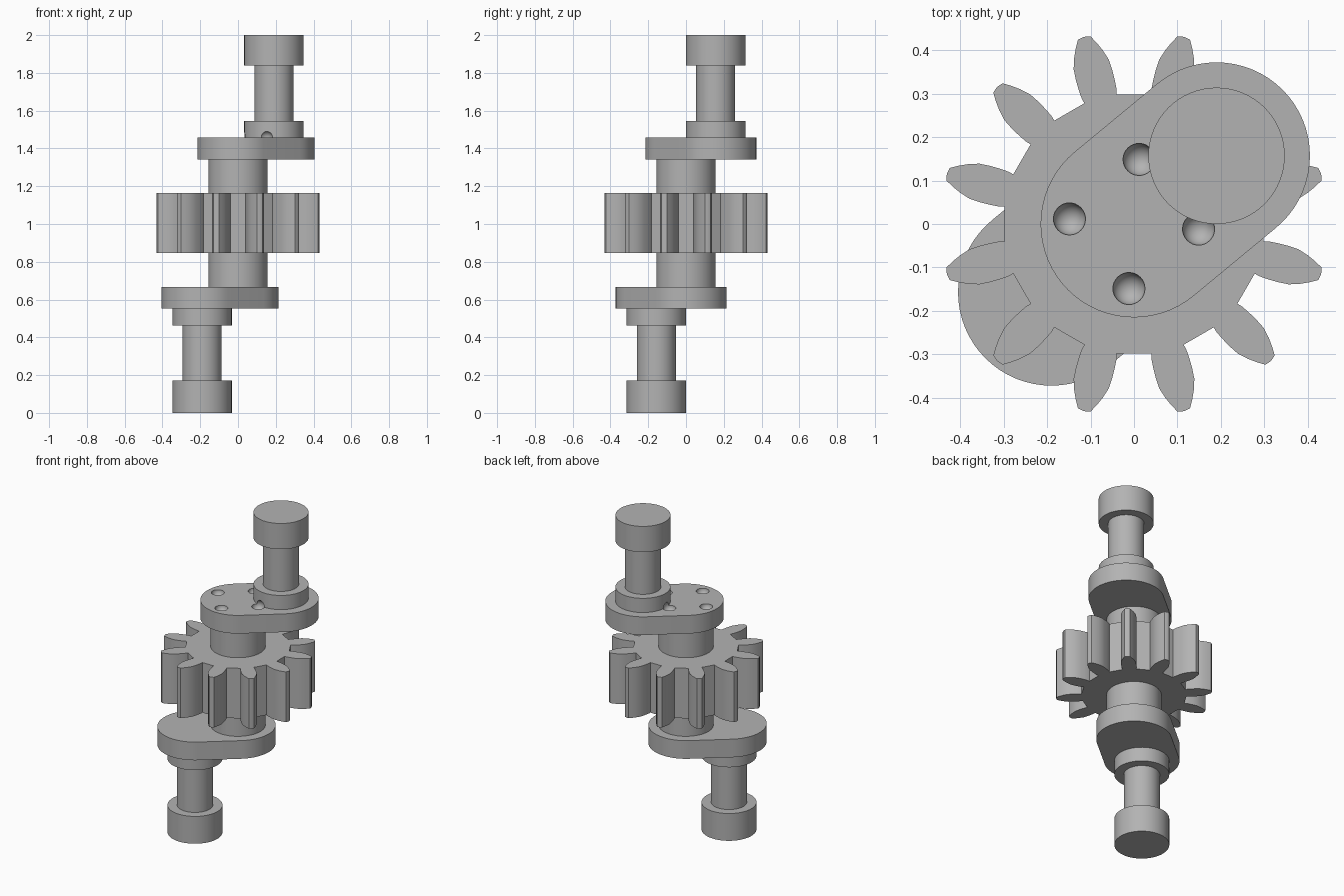
import bpy, bmesh
from math import cos, sin, pi, radians, atan2
from mathutils import Vector

if "Cube" in bpy.data.objects:
    bpy.data.objects.remove(bpy.data.objects["Cube"], do_unlink=True)

grey = bpy.data.materials.new("plain grey")
grey.use_nodes = True
COLOUR = (0.45, 0.45, 0.45, 1)
grey.diffuse_color = COLOUR
grey.node_tree.nodes["Principled BSDF"].inputs["Base Color"].default_value = COLOUR

SEG = 64
MID = 1.005                    # height of the gear centre
PIN = Vector((0.19, 0.157))    # crank pin offset from the shaft axis


def finish(bm, name):
    bmesh.ops.recalc_face_normals(bm, faces=bm.faces)
    mesh = bpy.data.meshes.new(name)
    bm.to_mesh(mesh)
    bm.free()
    mesh.materials.append(grey)
    ob = bpy.data.objects.new(name, mesh)
    bpy.context.collection.objects.link(ob)
    return ob


def loft(name, rings):
    """Skin a stack of equal (outline, height) rings and cap both ends."""
    bm = bmesh.new()
    rows = [[bm.verts.new((x, y, z)) for x, y in pts] for pts, z in rings]
    n = len(rows[0])
    for a, b in zip(rows, rows[1:]):
        for i in range(n):
            j = (i + 1) % n
            bm.faces.new((a[i], a[j], b[j], b[i]))
    bm.faces.new(rows[0])
    bm.faces.new(rows[-1])
    return finish(bm, name)


def circle(r, c=(0, 0)):
    return [(c[0] + r * cos(2 * pi * i / SEG), c[1] + r * sin(2 * pi * i / SEG))
            for i in range(SEG)]


def capsule(r, c):
    """Outline of two equal round ends joined by straight sides."""
    base, half = atan2(c[1], c[0]), SEG // 2
    pts = []
    for k, (cx, cy) in enumerate((c, (0, 0))):
        for i in range(half + 1):
            a = base - pi / 2 + k * pi + pi * i / half
            pts.append((cx + r * cos(a), cy + r * sin(a)))
    return pts


def gear_outline(teeth):
    flank = [(0.298, 0.0385), (0.31, 0.0415), (0.33, 0.043), (0.355, 0.0435),
             (0.38, 0.042), (0.405, 0.034), (0.425, 0.025), (0.443, 0.015)]
    tooth = [(r, -t) for r, t in flank] + [(0.446, 0)] + flank[::-1]
    pts = []
    for k in range(teeth):
        a = 2 * pi * (k + 0.5) / teeth
        pts += [(r * cos(a) - t * sin(a), r * sin(a) + t * cos(a)) for r, t in tooth]
    return pts


# Central gear and shaft stubs
outline = gear_outline(12)
parts = [loft("gear", [(outline, MID - 0.158), (outline, MID + 0.158)])]

# Arm, shaft stub and stepped crank pin at each end
ends = {}
for side, s, tip in (("upper", 1, 2.0), ("lower", -1, 0.0)):
    stub = circle(0.157)
    parts.append(loft(side + "_shaft", [(stub, MID + s * 0.158), (stub, MID + s * 0.3375)]))
    c = PIN * s
    web = capsule(0.215, c)
    arm = loft(side + "_crank_arm", [(web, MID + s * 0.3375), (web, MID + s * 0.452)])
    wide, thin = circle(0.157, c), circle(0.103, c)
    pin = loft(side + "_crank_pin", [
        (wide, MID + s * 0.452), (wide, MID + s * 0.5415),
        (thin, MID + s * 0.5415), (thin, MID + s * 0.833),
        (wide, MID + s * 0.833), (wide, tip)])
    parts += [arm, pin]
    ends[side] = (arm, pin)

# Four round dimples in the upper arm, biting into the pin collar
bm = bmesh.new()
for k in range(4):
    a = radians(85.5) + k * pi / 2
    new = bmesh.ops.create_uvsphere(bm, u_segments=32, v_segments=17, radius=0.037)["verts"]
    bmesh.ops.translate(bm, verts=new, vec=(0.149 * cos(a), 0.149 * sin(a), MID + 0.452))
cutter = finish(bm, "dimple_cutter")
cutter.hide_render = True
for ob in ends["upper"]:
    mod = ob.modifiers.new("dimples", "BOOLEAN")
    mod.operation, mod.solver, mod.object = "DIFFERENCE", "EXACT", cutter
    bpy.context.view_layer.objects.active = ob
    bpy.ops.object.modifier_apply(modifier=mod.name)
bpy.data.objects.remove(cutter, do_unlink=True)

# Smooth round walls, crisp edges
bpy.ops.object.select_all(action="DESELECT")
for ob in parts:
    ob.select_set(True)
bpy.context.view_layer.objects.active = parts[0]
bpy.ops.object.shade_smooth_by_angle(angle=radians(30))
